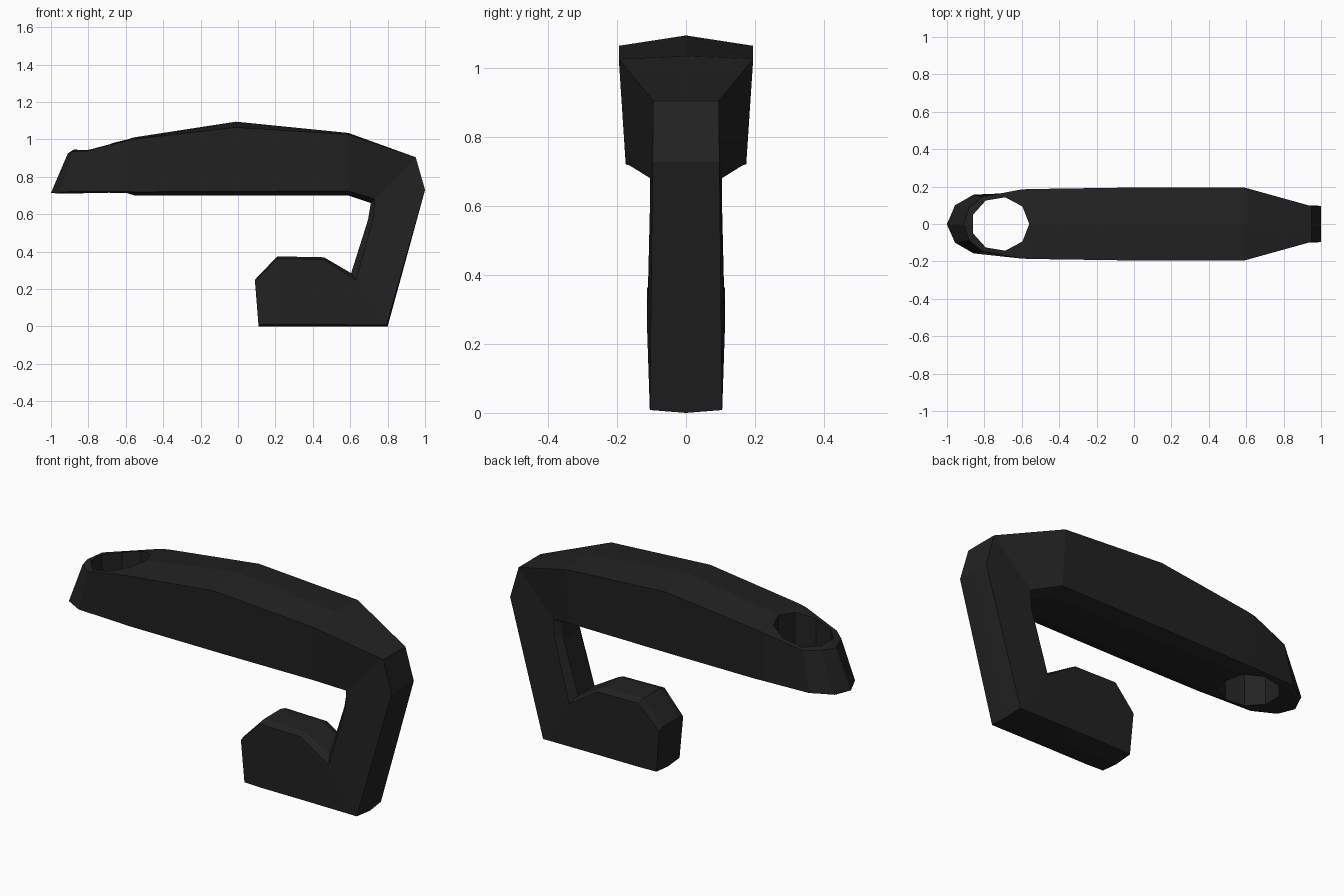
import bpy, bmesh
from mathutils import Vector

if "Cube" in bpy.data.objects:
    bpy.data.objects.remove(bpy.data.objects["Cube"])

black = bpy.data.materials.new("matte black")
black.diffuse_color = (0.016, 0.016, 0.016, 1)
black.use_nodes = True
black.node_tree.nodes["Principled BSDF"].inputs["Base Color"].default_value = black.diffuse_color

# Stations along the hook: outer ridge (x, z), inner strip (x, z),
# half widths (outer edge, inner edge, inner strip), outer drop, inner bevel
stations = [
    ((-0.91, 0.925), (-1.00, 0.715), (0.004, 0.004, 0.003), 0.00, 0.006),
    ((-0.88, 0.945), (-0.96, 0.710), (0.085, 0.100, 0.080), 0.01, 0.010),
    ((-0.81, 0.957), (-0.86, 0.712), (0.145, 0.157, 0.130), 0.02, 0.010),
    ((-0.60, 1.003), (-0.60, 0.715), (0.185, 0.168, 0.140), 0.01, 0.006),
    ((-0.55, 1.012), (-0.55, 0.700), (0.187, 0.170, 0.110), 0.01, 0.020),
    ((-0.01, 1.095), (-0.01, 0.700), (0.195, 0.175, 0.105), 0.03, 0.022),
    ((0.59, 1.035), (0.59, 0.700), (0.195, 0.175, 0.100), 0.008, 0.025),
    ((0.95, 0.905), (0.71, 0.660), (0.095, 0.105, 0.070), 0.0, 0.030),
    ((1.00, 0.730), (0.695, 0.570), (0.097, 0.105, 0.070), 0.0, 0.035),
    ((0.80, 0.000), (0.605, 0.285), (0.105, 0.113, 0.070), 0.01, 0.045),
    ((0.46, 0.000), (0.46, 0.370), (0.105, 0.113, 0.070), 0.01, 0.012),
    ((0.21, 0.000), (0.21, 0.375), (0.105, 0.113, 0.070), 0.01, 0.012),
    ((0.11, 0.000), (0.09, 0.250), (0.100, 0.105, 0.070), 0.01, 0.010),
]


def ring(bm, outer, inner, widths, drop, bevel):
    o, i = Vector((outer[0], 0, outer[1])), Vector((inner[0], 0, inner[1]))
    d = (i - o).normalized()
    half = [(o + d * drop, widths[0]), (i - d * bevel, widths[1]), (i, widths[2])]
    pts = [o] + [p + Vector((0, w, 0)) for p, w in half]
    pts += [p - Vector((0, w, 0)) for p, w in reversed(half)]
    return [bm.verts.new(p) for p in pts]


def finish(bm, name):
    bmesh.ops.recalc_face_normals(bm, faces=bm.faces)
    mesh = bpy.data.meshes.new(name)
    bm.to_mesh(mesh)
    bm.free()
    mesh.materials.append(black)
    obj = bpy.data.objects.new(name, mesh)
    bpy.context.collection.objects.link(obj)
    return obj


# Hook body: one loft through arm, stem and foot
bm = bmesh.new()
rings = [ring(bm, *s) for s in stations]
for a, b in zip(rings, rings[1:]):
    for k in range(7):
        n = (k + 1) % 7
        bm.faces.new((a[k], a[n], b[n], b[k]))
bm.faces.new(rings[0])
bm.faces.new(rings[-1])
hook = finish(bm, "hook_body")

# Nine-sided hole through the arm tip
bm = bmesh.new()
bmesh.ops.create_cone(bm, cap_ends=True, segments=9, radius1=1, radius2=1, depth=1)
# put one corner on +x
top = max((v.co for v in bm.verts), key=lambda c: c.x)
turn = Vector((top.x, top.y)).angle_signed(Vector((1, 0)))
from mathutils import Matrix
bmesh.ops.rotate(bm, verts=bm.verts, matrix=Matrix.Rotation(-turn, 3, 'Z'))
bmesh.ops.scale(bm, verts=bm.verts, vec=(0.155, 0.145, 1))
bmesh.ops.translate(bm, verts=bm.verts, vec=(-0.715, 0, 0.85))
cutter = finish(bm, "hole_cutter")
cutter.hide_render = True
cutter.hide_viewport = True
cut = hook.modifiers.new("hole", 'BOOLEAN')
cut.operation = 'DIFFERENCE'
cut.solver = 'EXACT'
cut.object = cutter
